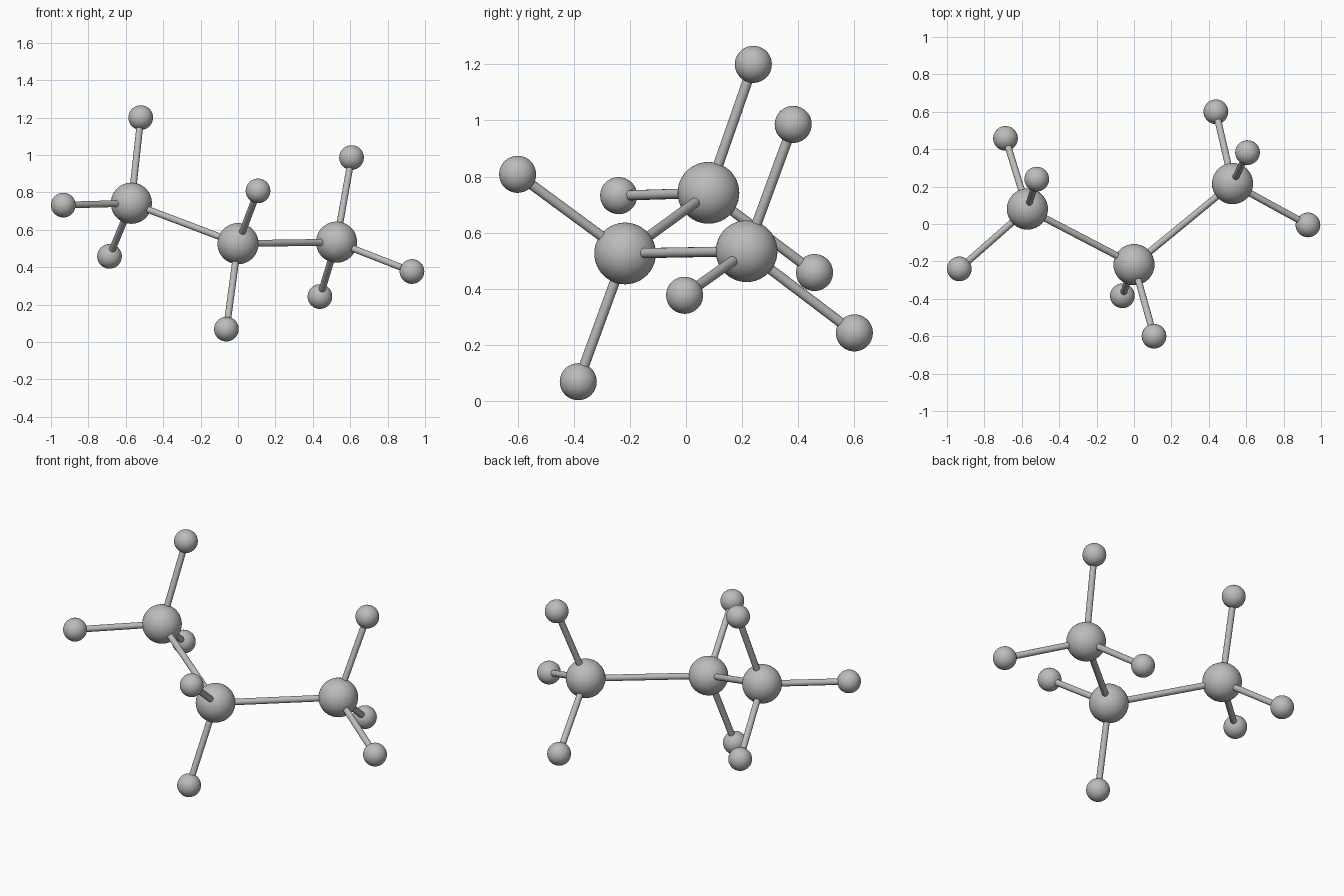
import bpy
from mathutils import Vector

cube = bpy.data.objects.get("Cube")
if cube:
    bpy.data.objects.remove(cube, do_unlink=True)

# Single grey material
GREY = (0.5, 0.5, 0.5, 1)
grey = bpy.data.materials.new("grey")
grey.use_nodes = True
grey.diffuse_color = GREY
grey.node_tree.nodes["Principled BSDF"].inputs["Base Color"].default_value = GREY

LARGE, SMALL, ROD = 0.11, 0.066, 0.018


def finish(name):
    obj = bpy.context.object
    obj.name = name
    obj.data.materials.append(grey)
    bpy.ops.object.shade_smooth_by_angle()


def ball(name, centre, radius):
    bpy.ops.mesh.primitive_ico_sphere_add(subdivisions=4, radius=radius, location=centre)
    finish(name)


def rod(name, start, end):
    start, end = Vector(start), Vector(end)
    axis = end - start
    bpy.ops.mesh.primitive_cylinder_add(
        vertices=16, radius=ROD, depth=axis.length, location=(start + end) / 2,
        rotation=axis.to_track_quat("Z", "Y").to_euler())
    finish(name)


# Large balls, each with the small balls attached to it
groups = {
    "right": ((-0.57, 0.08, 0.742),
              [(-0.52, 0.24, 1.2), (-0.934, -0.24, 0.732), (-0.687, 0.458, 0.458)]),
    "middle": ((0, -0.217, 0.526),
               [(0.107, -0.6, 0.808), (-0.062, -0.384, 0.069)]),
    "left": ((0.527, 0.216, 0.534),
             [(0.607, 0.382, 0.986), (0.93, -0.005, 0.377), (0.438, 0.6, 0.243)]),
}

for side, (centre, ends) in groups.items():
    ball(f"{side}_large_ball", centre, LARGE)
    for i, end in enumerate(ends, 1):
        ball(f"{side}_small_ball_{i}", end, SMALL)
        rod(f"{side}_rod_{i}", centre, end)

# Rods of the central chain
for side in ("right", "left"):
    rod(f"{side}_chain_rod", groups["middle"][0], groups[side][0])
